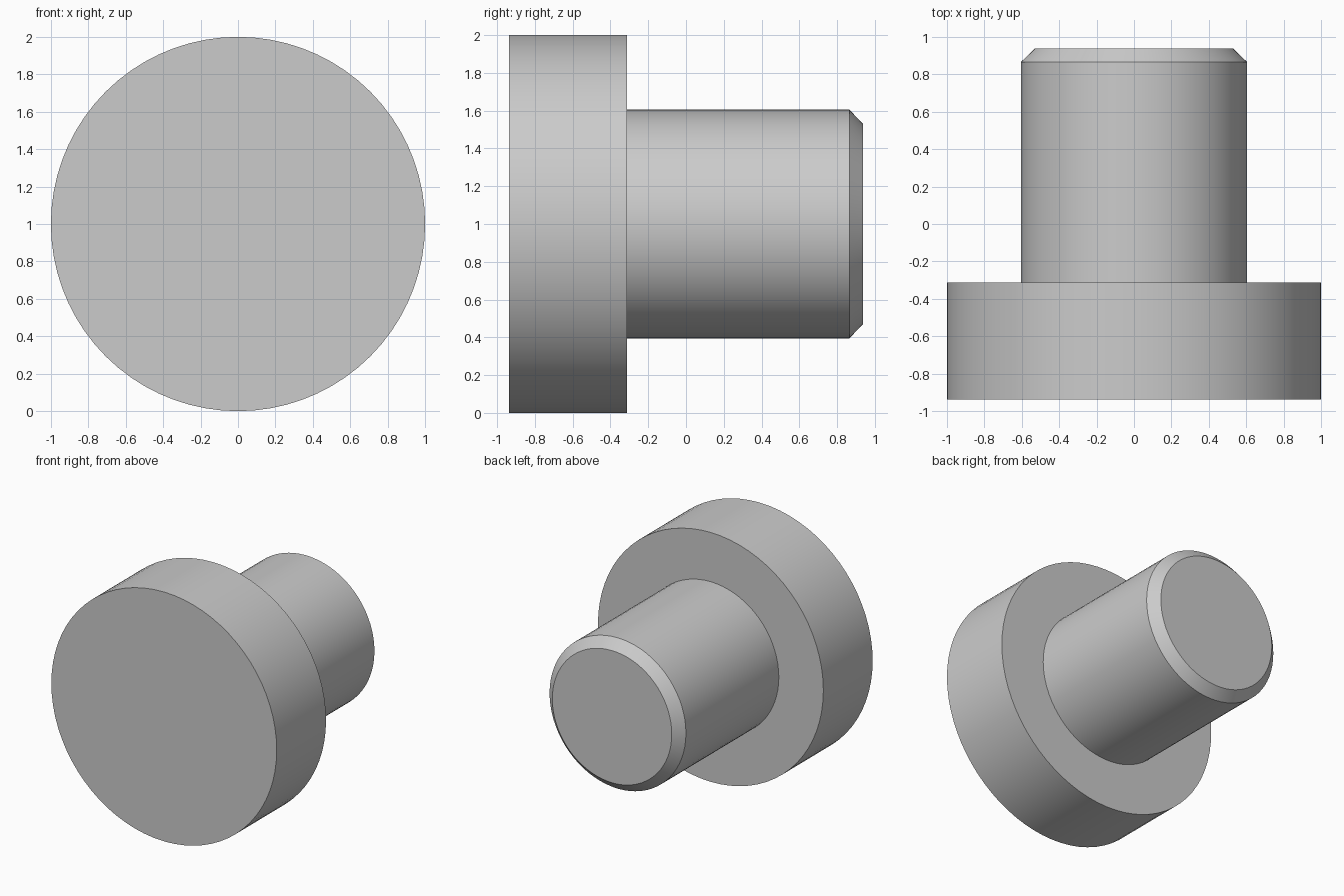
import bpy, bmesh, math
from mathutils import Vector

SEGMENTS = 72
CENTRE_Z = 1.0

if "Cube" in bpy.data.objects:
    bpy.data.objects.remove(bpy.data.objects["Cube"], do_unlink=True)

# Plain grey metal
grey = bpy.data.materials.new("grey_metal")
grey.use_nodes = True
colour = (0.6, 0.6, 0.6, 1.0)
grey.diffuse_color = colour
grey.node_tree.nodes["Principled BSDF"].inputs["Base Color"].default_value = colour


def turned_part(name, profile):
    """Revolve (radius, y) points around the y axis and cap both ends."""
    bm = bmesh.new()
    rings = []
    for radius, y in profile:
        angles = [2 * math.pi * i / SEGMENTS for i in range(SEGMENTS)]
        rings.append([bm.verts.new(Vector((radius * math.cos(a), y,
                                           radius * math.sin(a)))) for a in angles])
    for a, b in zip(rings, rings[1:]):
        for i in range(SEGMENTS):
            j = (i + 1) % SEGMENTS
            bm.faces.new((a[i], a[j], b[j], b[i]))
    bm.faces.new(rings[0])
    bm.faces.new(rings[-1])
    bmesh.ops.recalc_face_normals(bm, faces=bm.faces)
    mesh = bpy.data.meshes.new(name)
    bm.to_mesh(mesh)
    bm.free()
    mesh.materials.append(grey)
    obj = bpy.data.objects.new(name, mesh)
    obj.location.z = CENTRE_Z
    bpy.context.collection.objects.link(obj)
    bpy.ops.object.select_all(action='DESELECT')
    obj.select_set(True)
    bpy.context.view_layer.objects.active = obj
    bpy.ops.object.shade_smooth_by_angle(angle=math.radians(30))
    return obj


# Wide disc head, shoulder, shaft and chamfered tip in one turned solid
turned_part("headed_pin", [
    (1.0, -0.9375),
    (1.0, -0.3125),
    (0.605, -0.3125),
    (0.605, 0.865),
    (0.53, 0.9375),
])
